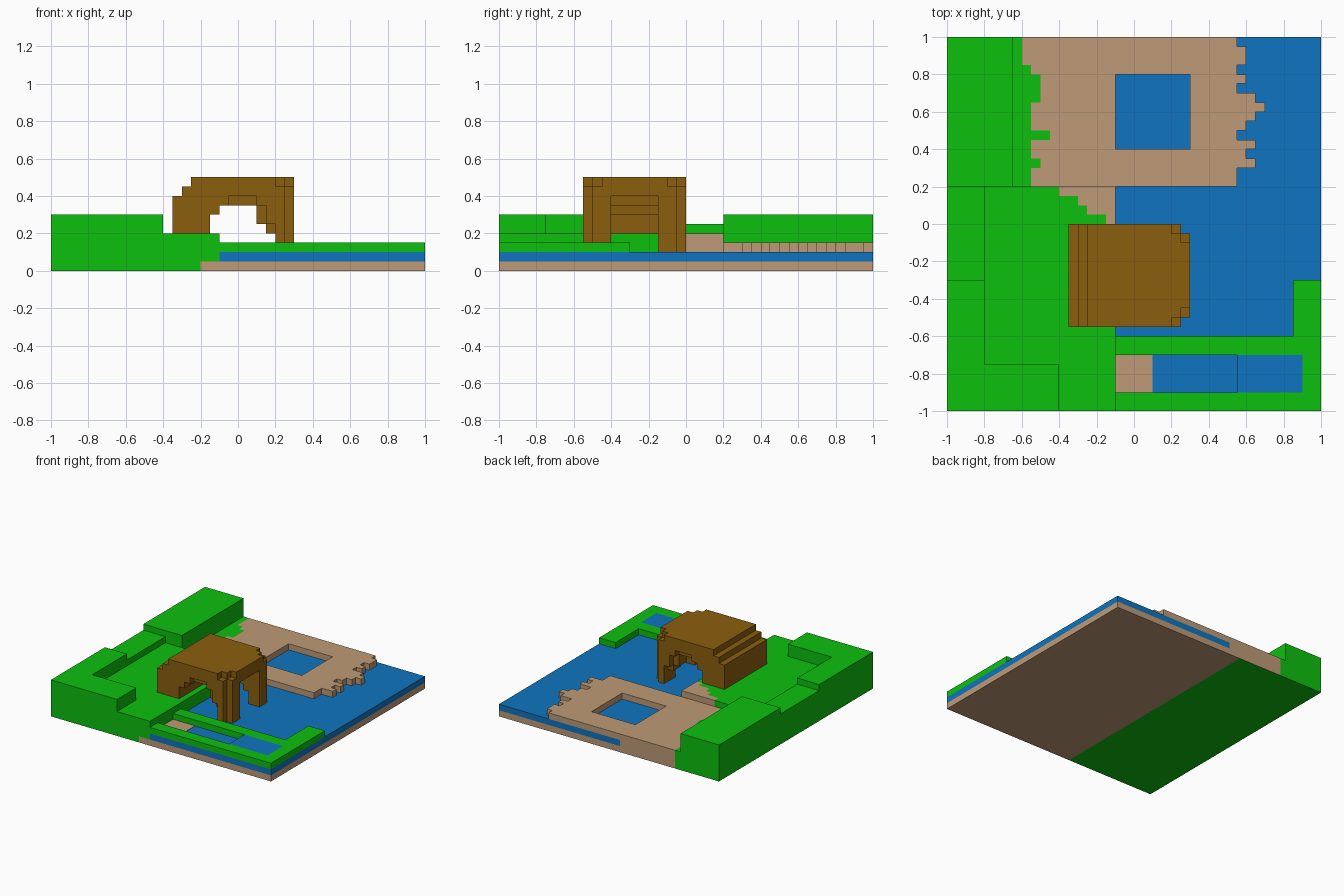
import bpy
import bmesh
from mathutils import Vector

cube = bpy.data.objects.get("Cube")
if cube:
    bpy.data.objects.remove(cube, do_unlink=True)


def material(name, rgb):
    m = bpy.data.materials.new(name)
    m.use_nodes = True
    m.diffuse_color = (*rgb, 1)
    bsdf = next(n for n in m.node_tree.nodes if n.type == 'BSDF_PRINCIPLED')
    bsdf.inputs["Base Color"].default_value = (*rgb, 1)
    return m


GRASS = material("grass_green", (0.004, 0.527, 0.0045))
WATER = material("water_blue", (0.0048, 0.178, 0.527))
SAND = material("sand_tan", (0.521, 0.328, 0.184))
WOOD = material("wood_brown", (0.258, 0.114, 0.0048))


def add_prism(bm, points, lo, hi, axis='z'):
    """Extrude a flat outline: (x, y) along z, or (x, z) along y."""
    if axis == 'z':
        verts = [bm.verts.new((a, b, lo)) for a, b in points]
        push = Vector((0, 0, hi - lo))
    else:
        verts = [bm.verts.new((a, lo, b)) for a, b in points]
        push = Vector((0, hi - lo, 0))
    face = bm.faces.new(verts)
    res = bmesh.ops.extrude_face_region(bm, geom=[face], use_keep_orig=True)
    bmesh.ops.translate(bm, vec=push,
                        verts=[g for g in res["geom"] if isinstance(g, bmesh.types.BMVert)])


def make(name, mats, prisms, axis='z'):
    bm = bmesh.new()
    for points, lo, hi in prisms:
        add_prism(bm, points, lo, hi, axis)
    bmesh.ops.recalc_face_normals(bm, faces=bm.faces[:])
    me = bpy.data.meshes.new(name)
    bm.to_mesh(me)
    bm.free()
    for m in mats:
        me.materials.append(m)
    ob = bpy.data.objects.new(name, me)
    bpy.context.scene.collection.objects.link(ob)
    return ob


def rect(x0, x1, y0, y1):
    return [(x0, y0), (x1, y0), (x1, y1), (x0, y1)]


def box(name, mat, x0, x1, y0, y1, z0, z1):
    return make(name, [mat], [(rect(x0, x1, y0, y1), z0, z1)])


def stair(y_start, steps):
    """Ragged edge running up in y; steps are (x, y at the end of the step)."""
    pts, y = [], y_start
    for x, y_end in steps:
        pts += [(x, y), (x, y_end)]
        y = y_end
    return pts


def region(left, right):
    return right + left[::-1]


def straight(x, y0, y1):
    return [(x, y0), (x, y1)]


# Base slabs
box("west_base", GRASS, -1, -0.6, -1, 1, 0, 0.1)
mid = box("middle_base", GRASS, -0.6, -0.2, -1, 1, 0, 0.05)
mid.data.materials.append(SAND)
for p in mid.data.polygons:
    if p.normal.y > 0.5:
        p.material_index = 1
box("sand_bed", SAND, -0.2, 1, -1, 1, 0, 0.05)
box("water", WATER, -0.1, 1, -1, 1, 0.05, 0.1)
box("inner_bank_sand", SAND, -0.6, -0.1, 0.2, 1, 0.05, 0.1)
box("inner_bank_grass", GRASS, -0.6, -0.1, -1, 0.2, 0.05, 0.1)

# West meadow, with a sandy corner towards the beach
meadow_edge = stair(0, [(-0.15, 0.05), (-0.25, 0.1), (-0.3, 0.15), (-0.4, 0.2)])
make("meadow", [GRASS], [
    (rect(-1, -0.1, -1, 0), 0.1, 0.2),
    (region(straight(-1, 0, 0.2), meadow_edge), 0.1, 0.2)])
make("meadow_sand_corner", [SAND],
     [(region(meadow_edge, straight(-0.1, 0, 0.2)), 0.1, 0.2)])

# Raised hills
make("front_hill", [GRASS], [
    ([(-1, -1), (-0.4, -1), (-0.4, -0.75), (-0.8, -0.75), (-0.8, -0.3), (-1, -0.3)], 0.2, 0.3)])
box("hill_saddle", GRASS, -1, -0.8, -0.3, 0.2, 0.2, 0.25)
box("back_hill", GRASS, -1, -0.65, 0.2, 1, 0.1, 0.3)

# Beach around a square pool
grass_edge = stair(0.2, [(-0.55, 0.3), (-0.5, 0.35), (-0.55, 0.45), (-0.45, 0.5), (-0.55, 0.65),
                         (-0.5, 0.8), (-0.55, 0.85), (-0.6, 1)])
shore = stair(0.2, [(0.55, 0.3), (0.65, 0.35), (0.6, 0.4), (0.65, 0.45), (0.55, 0.5), (0.6, 0.55),
                    (0.65, 0.6), (0.7, 0.65), (0.65, 0.7), (0.55, 0.75), (0.6, 0.8),
                    (0.55, 0.85), (0.6, 0.95), (0.55, 1)])
make("beach_grass", [GRASS], [(region(straight(-0.65, 0.2, 1), grass_edge), 0.1, 0.15)])
make("beach", [SAND], [
    (region(grass_edge, straight(-0.1, 0.2, 1)), 0.1, 0.15),
    (rect(-0.1, 0.3, 0.2, 0.4), 0.1, 0.15),
    (rect(-0.1, 0.3, 0.8, 1), 0.1, 0.15),
    (region(straight(0.3, 0.2, 1), shore), 0.1, 0.15)])

# Front bank with a channel
make("front_bank", [GRASS], [
    (rect(-0.1, 1, -1, -0.9), 0.1, 0.15),
    (rect(-0.1, 0.85, -0.7, -0.6), 0.1, 0.15),
    (rect(0.9, 1, -0.9, -0.7), 0.1, 0.15),
    (rect(0.85, 1, -0.7, -0.3), 0.1, 0.15)])
box("channel_full_water", WATER, 0.55, 0.9, -0.9, -0.7, 0.1, 0.15)
box("channel_sand", SAND, -0.1, 0.1, -0.9, -0.7, 0.1, 0.102)

# Wooden shelter: stepped west wall and roof, two arched ends, open east side
west = [(-0.15, 0.2), (-0.35, 0.2), (-0.35, 0.4), (-0.3, 0.4), (-0.3, 0.45), (-0.25, 0.45),
        (-0.25, 0.5)]
west_inside = [(-0.05, 0.35), (-0.1, 0.35), (-0.1, 0.3), (-0.15, 0.3)]
wide_arch = [(0.2, 0.1), (0.2, 0.25), (0.15, 0.25), (0.15, 0.35), (0.1, 0.35), (0.1, 0.4),
             (-0.05, 0.4)] + west_inside
low_arch = [(0.2, 0.1), (0.2, 0.2), (0.15, 0.2), (0.15, 0.25), (0.1, 0.25), (0.1, 0.35),
            (-0.1, 0.35), (-0.1, 0.3), (-0.15, 0.3)]
outer = west + [(0.2, 0.5), (0.2, 0.45), (0.25, 0.45), (0.25, 0.1)] + wide_arch
second = west + [(0.25, 0.5), (0.25, 0.45), (0.3, 0.45), (0.3, 0.1)] + low_arch
third = west + [(0.3, 0.5), (0.3, 0.1)] + low_arch
middle = west + [(0.3, 0.5), (0.3, 0.4), (0.25, 0.4), (0.25, 0.45), (0.05, 0.45), (0.05, 0.4),
                 (-0.05, 0.4)] + west_inside
prisms = [(middle, -0.4, -0.15)]
for profile, d0, d1 in ((outer, 0, 0.05), (second, 0.05, 0.1), (third, 0.1, 0.15)):
    prisms += [(profile, -0.55 + d0, -0.55 + d1), (profile, -d1, -d0)]
make("wooden_shelter", [WOOD], prisms, axis='y')
